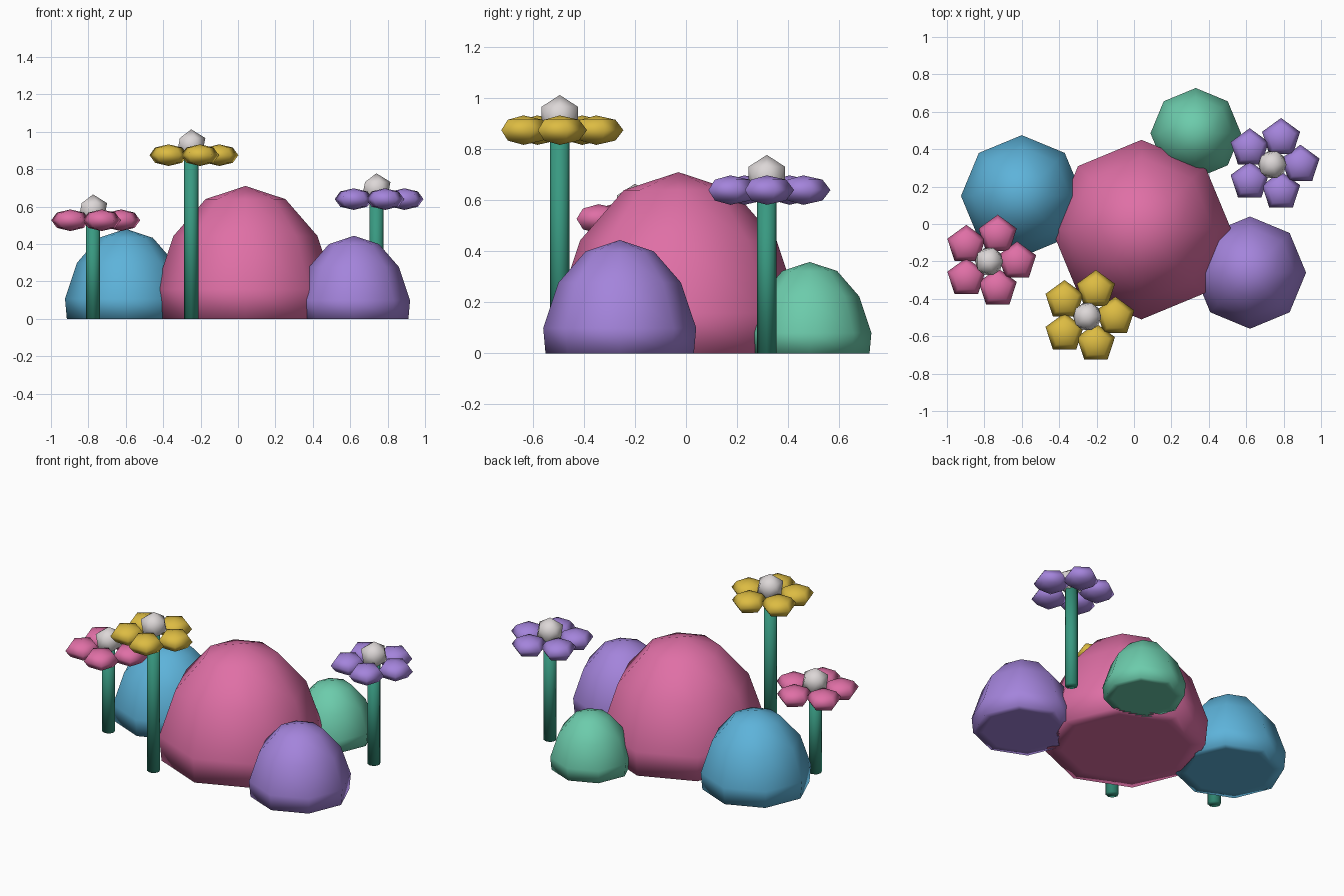
import bpy, bmesh, math
from mathutils import Matrix

cube = bpy.data.objects.get("Cube")
if cube:
    bpy.data.objects.remove(cube, do_unlink=True)


def material(name, rgb):
    m = bpy.data.materials.new(name)
    m.use_nodes = True
    m.diffuse_color = (*rgb, 1)
    bsdf = next(n for n in m.node_tree.nodes if n.type == "BSDF_PRINCIPLED")
    bsdf.inputs["Base Color"].default_value = (*rgb, 1)
    return m


pink = material("pink", (0.74, 0.16, 0.38))
blue = material("blue", (0.11, 0.45, 0.70))
purple = material("purple", (0.37, 0.23, 0.71))
mint = material("mint", (0.15, 0.60, 0.41))
yellow = material("yellow", (0.72, 0.50, 0.055))
white = material("off white", (0.72, 0.68, 0.68))
stem_green = material("stem green", (0.04, 0.32, 0.22))


def finish(name, bm, mat, location):
    for f in bm.faces:
        f.smooth = True
    mesh = bpy.data.meshes.new(name)
    bm.to_mesh(mesh)
    bm.free()
    mesh.materials.append(mat)
    obj = bpy.data.objects.new(name, mesh)
    obj.location = location
    bpy.context.collection.objects.link(obj)
    return obj


# Domed mound: a low-poly sphere with its lower half pressed flat on the ground
def mound(name, x, y, radius, mat):
    bm = bmesh.new()
    bmesh.ops.create_uvsphere(bm, u_segments=8, v_segments=7, radius=1)
    wide = radius / math.cos(math.pi / 14)
    bmesh.ops.scale(bm, vec=(wide, wide, radius * 1.48), verts=bm.verts)
    for v in bm.verts:
        if v.co.z < 0:
            v.co = (v.co.x * 0.97, v.co.y * 0.97, 0)
    finish(name, bm, mat, (x, y, 0))


# Flower: straight stem, ring of five flattened petals, faceted centre
def flower(name, x, y, height, mat):
    bm = bmesh.new()
    bmesh.ops.create_cone(bm, cap_ends=True, segments=8, radius1=0.038,
                          radius2=0.038, depth=height)
    finish(name + "_stem", bm, stem_green, (x, y, height / 2))

    bm = bmesh.new()
    for i in range(5):
        a = math.tau * i / 5
        place = (Matrix.Translation((0.15 * math.cos(a), 0.15 * math.sin(a), 0))
                 @ Matrix.Diagonal((1, 1, 0.54, 1)))
        bmesh.ops.create_uvsphere(bm, u_segments=5, v_segments=4,
                                  radius=0.107, matrix=place)
    finish(name + "_petals", bm, mat, (x, y, height))

    bm = bmesh.new()
    bmesh.ops.create_icosphere(bm, subdivisions=1, radius=0.084)
    finish(name + "_centre", bm, white, (x, y, height + 0.054))


mound("large_mound", 0.04, -0.03, 0.48, pink)
mound("left_mound", 0.62, -0.26, 0.30, purple)
mound("right_mound", -0.60, 0.15, 0.325, blue)
mound("back_mound", 0.33, 0.485, 0.242, mint)

flower("front_flower", -0.25, -0.495, 0.875, yellow)
flower("left_flower", 0.74, 0.317, 0.64, purple)
flower("right_flower", -0.775, -0.20, 0.527, pink)
